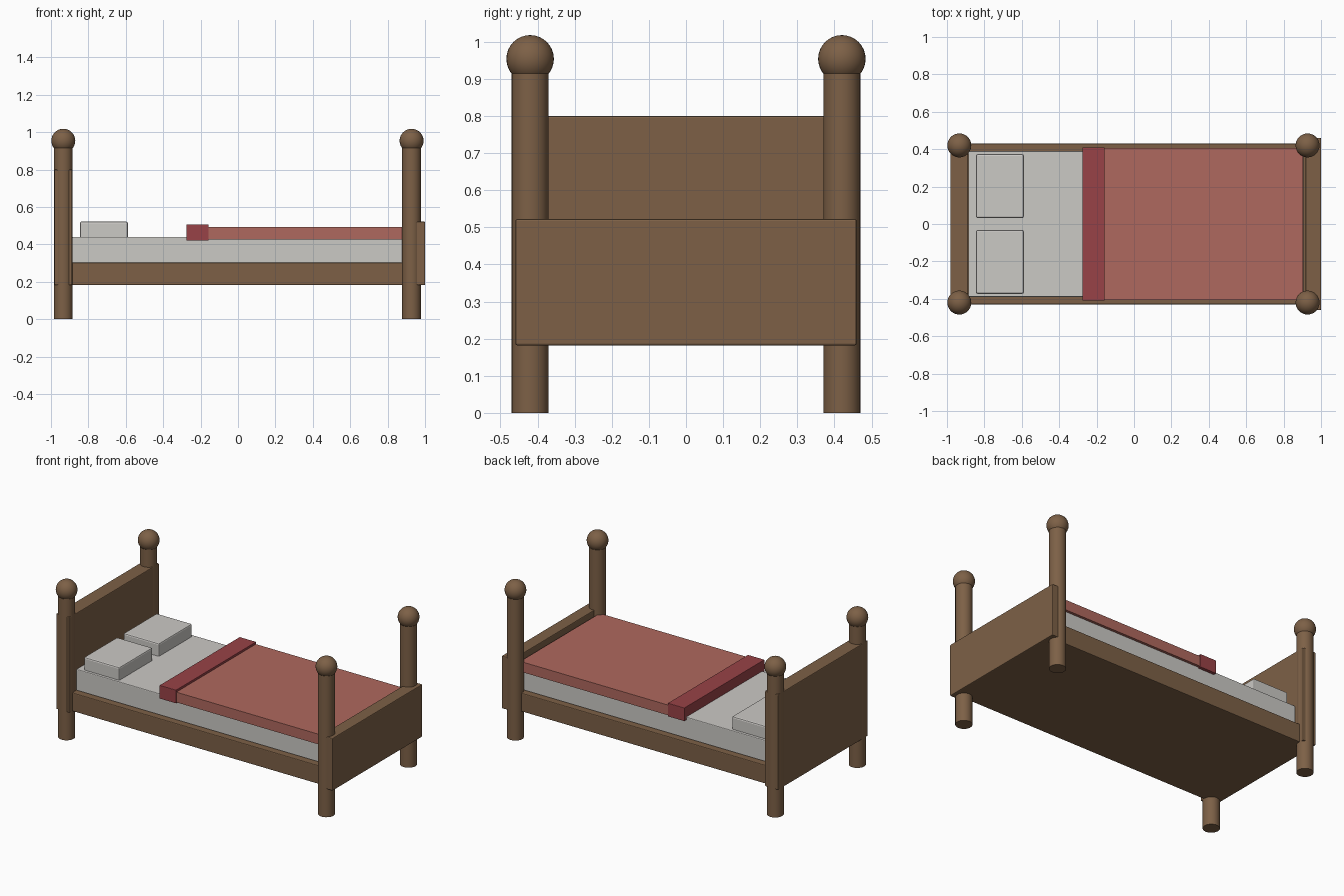
import bpy
import math

if "Cube" in bpy.data.objects:
    bpy.data.objects.remove(bpy.data.objects["Cube"])


def material(name, rgb):
    m = bpy.data.materials.new(name)
    m.diffuse_color = (*rgb, 1)
    m.use_nodes = True
    m.node_tree.nodes["Principled BSDF"].inputs["Base Color"].default_value = m.diffuse_color
    return m


WOOD = material("brown wood", (0.205, 0.118, 0.062))
LINEN = material("off white linen", (0.60, 0.585, 0.56))
BLANKET = material("dusty red", (0.43, 0.14, 0.112))
FOLD = material("dark red", (0.315, 0.055, 0.063))


def box(name, x, y, z, mat, bevel=0.005):
    """Box from (min, max) ranges, with softened edges."""
    bpy.ops.mesh.primitive_cube_add(
        size=1, location=[(a + b) / 2 for a, b in (x, y, z)])
    o = bpy.context.object
    o.name = name
    o.scale = [b - a for a, b in (x, y, z)]
    bpy.ops.object.transform_apply(location=False, rotation=False, scale=True)
    o.data.materials.append(mat)
    if bevel:
        mod = o.modifiers.new("soft edges", 'BEVEL')
        mod.width = bevel
        mod.segments = 2
    return o


# Posts with ball finials
for end, x in (("head", -0.934), ("foot", 0.928)):
    for side, y in (("front", -0.42), ("back", 0.42)):
        bpy.ops.mesh.primitive_cylinder_add(
            vertices=24, radius=0.05, depth=0.93, location=(x, y, 0.465))
        post = bpy.context.object
        post.name = f"{end}_post_{side}"
        post.data.materials.append(WOOD)
        bpy.ops.object.shade_smooth_by_angle(angle=math.radians(30))
        bpy.ops.mesh.primitive_uv_sphere_add(
            segments=32, ring_count=16, radius=0.064, location=(x, y, 0.954))
        ball = bpy.context.object
        ball.name = f"{end}_finial_{side}"
        ball.data.materials.append(WOOD)
        bpy.ops.object.shade_smooth_by_angle(angle=math.radians(30))

# Wooden boards and base
box("headboard", (-0.982, -0.887), (-0.46, 0.46), (0.182, 0.80), WOOD)
box("footboard", (0.918, 1.0), (-0.46, 0.46), (0.182, 0.522), WOOD)
box("bed_base", (-0.93, 0.95), (-0.43, 0.43), (0.182, 0.302), WOOD)

# Mattress and bedding
box("mattress", (-0.886, 0.905), (-0.39, 0.39), (0.302, 0.44), LINEN)
box("blanket", (-0.20, 0.903), (-0.407, 0.407), (0.426, 0.492), BLANKET, 0)
box("blanket_fold", (-0.275, -0.157), (-0.41, 0.41), (0.42, 0.506), FOLD, 0.002)

# Pillows
for side, s in (("front", -1), ("back", 1)):
    y = sorted((s * 0.032, s * 0.373))
    box(f"pillow_{side}", (-0.845, -0.589), y, (0.43, 0.522), LINEN, 0.009)
